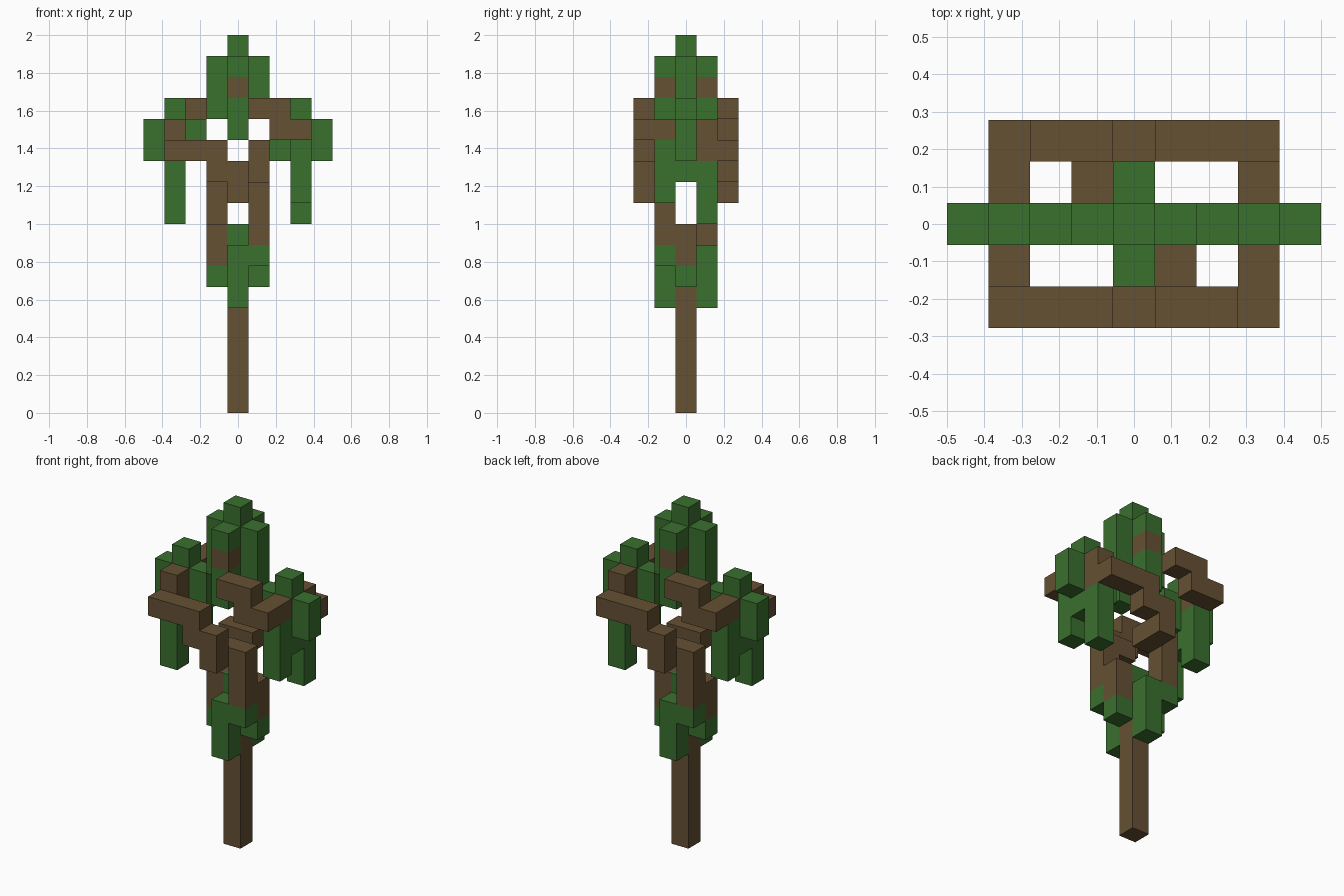
import bpy, bmesh, math
from mathutils import Vector

cube = bpy.data.objects.get("Cube")
if cube:
    bpy.data.objects.remove(cube, do_unlink=True)

S = 2 / 18  # edge of one block


def material(name, rgb):
    m = bpy.data.materials.new(name)
    m.use_nodes = True
    m.diffuse_color = (*rgb, 1)
    m.node_tree.nodes["Principled BSDF"].inputs["Base Color"].default_value = (*rgb, 1)
    return m


bark = material("bark brown", (0.130, 0.082, 0.033))
leaf = material("leaf green", (0.042, 0.162, 0.027))

parts = {}  # name -> (material, set of blocks)


def bar(name, mat, xs, ys, zs, twin=True):
    """Fill a straight run of blocks; the twin is turned half around the trunk."""
    def span(v):
        return range(v[0], v[1] + 1) if isinstance(v, tuple) else (v,)
    cells = {(x, y, z) for x in span(xs) for y in span(ys) for z in span(zs)}
    if not twin:
        parts.setdefault(name, (mat, set()))[1].update(cells)
        return
    parts.setdefault("front_" + name, (mat, set()))[1].update(cells)
    parts.setdefault("back_" + name, (mat, set()))[1].update((-x, -y, z) for x, y, z in cells)


# Trunk and the leaves around its top
bar("trunk", bark, 0, 0, (0, 7), twin=False)
bar("trunk_tip_leaf", leaf, 0, 0, 8, twin=False)
bar("lower_leaves", leaf, 0, -1, (5, 7))
bar("lower_leaves", leaf, 1, -1, 7)
bar("lower_leaves", leaf, 1, 0, 6)
bar("trunk_stub", bark, 1, 0, (7, 8))

# Winding branch that climbs from the trunk to the side
bar("winding_branch", bark, 1, -1, (8, 10))
bar("winding_branch", bark, 0, -1, 10)
bar("winding_branch", bark, 0, -2, (10, 11))
bar("winding_branch", bark, -1, -2, (11, 12))
bar("winding_branch", bark, (-3, -2), -2, 12)
bar("winding_branch", bark, -3, -1, (12, 13))

# Upper branch stepping down to the side leaves
bar("upper_branch", bark, (1, 2), -2, 14)
bar("upper_branch", bark, (2, 3), -2, 13)
bar("upper_branch", bark, 3, -1, 13)

# Side leaf clusters with hanging strands
bar("side_leaves", leaf, 3, 0, (11, 14))
bar("side_leaves", leaf, 2, 0, (12, 13))
bar("side_leaves", leaf, 4, 0, (12, 13))
bar("side_leaves", leaf, 3, -1, (10, 12))
bar("side_leaves", leaf, 3, 1, (9, 11))

# Crown
bar("crown_core", leaf, 0, 0, (14, 17), twin=False)
bar("crown_leaves", leaf, 0, -1, (13, 14))
bar("crown_leaves", leaf, 0, -1, 16)
bar("crown_leaves", leaf, 1, 0, (14, 16))
bar("crown_twig", bark, 0, -1, 15)

solid = set().union(*(cells for _, cells in parts.values()))


def build(name, mat, cells):
    """Make the outer faces of the blocks, skipping those against another block."""
    bm = bmesh.new()
    for cell in cells:
        centre = Vector(cell) + Vector((0, 0, 0.5))
        for axis in range(3):
            for sign in (-1, 1):
                n = Vector((0, 0, 0))
                n[axis] = sign
                if tuple(int(c + d) for c, d in zip(cell, n)) in solid:
                    continue
                u = Vector((0, 0, 0))
                u[(axis + 1) % 3] = 1
                v = n.cross(u)
                corners = ((-1, -1), (1, -1), (1, 1), (-1, 1))
                bm.faces.new([bm.verts.new((centre + (n + a * u + b * v) / 2) * S)
                              for a, b in corners])
    bmesh.ops.remove_doubles(bm, verts=bm.verts, dist=S / 100)
    bmesh.ops.dissolve_limit(bm, angle_limit=math.radians(1), verts=bm.verts, edges=bm.edges)
    mesh = bpy.data.meshes.new(name)
    bm.to_mesh(mesh)
    bm.free()
    mesh.materials.append(mat)
    bpy.context.collection.objects.link(bpy.data.objects.new(name, mesh))


for part, (mat, cells) in parts.items():
    build(part, mat, cells)
